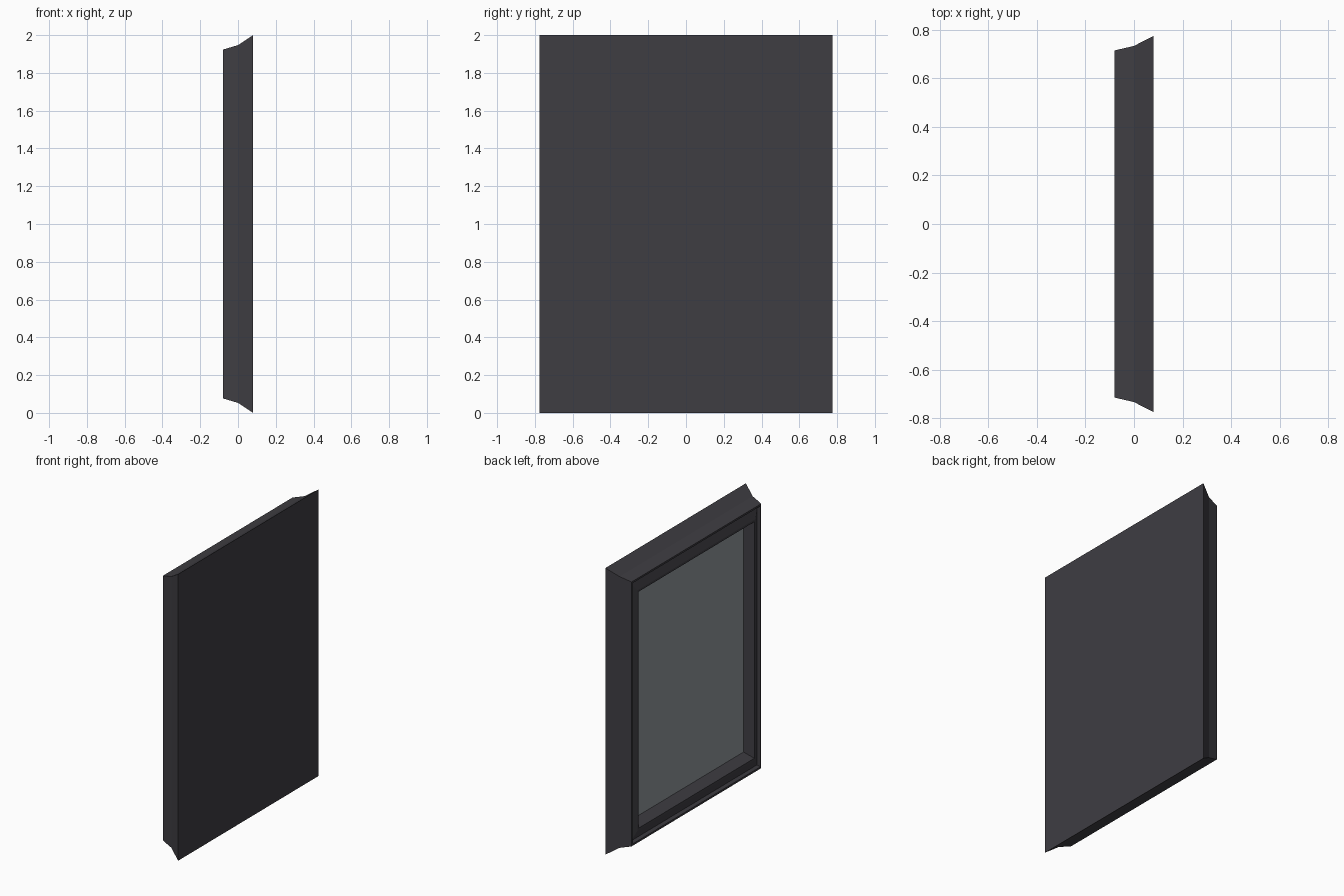
import bpy, bmesh

if "Cube" in bpy.data.objects:
    bpy.data.objects.remove(bpy.data.objects["Cube"])

HALF_Y, HALF_Z, CZ = 0.775, 1.0, 1.0


def material(name, rgb):
    m = bpy.data.materials.new(name)
    m.diffuse_color = (*rgb, 1)
    m.use_nodes = True
    m.node_tree.nodes["Principled BSDF"].inputs["Base Color"].default_value = m.diffuse_color
    return m


def finish(name, bm, mat):
    bmesh.ops.recalc_face_normals(bm, faces=bm.faces)
    me = bpy.data.meshes.new(name)
    bm.to_mesh(me)
    bm.free()
    me.materials.append(mat)
    ob = bpy.data.objects.new(name, me)
    bpy.context.collection.objects.link(ob)
    return ob


def ring(bm, x, f):
    """Rectangle at depth x, scaled by f about the panel centre."""
    return [bm.verts.new((x, sy * f * HALF_Y, CZ + sz * f * HALF_Z))
            for sy, sz in ((-1, -1), (1, -1), (1, 1), (-1, 1))]


charcoal = material("charcoal frame", (0.049, 0.047, 0.055))
glass_grey = material("grey glass", (0.28, 0.31, 0.33))

# Frame moulding: (depth x, scale) from the back edge round to the glass
profile = [(0.08, 1.0), (0.0, 0.947), (-0.08, 0.923), (-0.08, 0.91),
           (-0.062, 0.897), (-0.08, 0.84), (-0.08, 0.825), (-0.017, 0.787)]
bm = bmesh.new()
rings = [ring(bm, x, f) for x, f in profile]
for a, b in zip(rings, rings[1:]):
    for i in range(4):
        j = (i + 1) % 4
        bm.faces.new((a[i], a[j], b[j], b[i]))
bm.faces.new(rings[0])  # flat back board
finish("frame", bm, charcoal)

# Glass pane: thin slab set in the opening
bm = bmesh.new()
front, back = ring(bm, -0.017, 0.787), ring(bm, -0.009, 0.787)
bm.faces.new(front)
bm.faces.new(back)
for i in range(4):
    j = (i + 1) % 4
    bm.faces.new((front[i], front[j], back[j], back[i]))
finish("glass_pane", bm, glass_grey)
